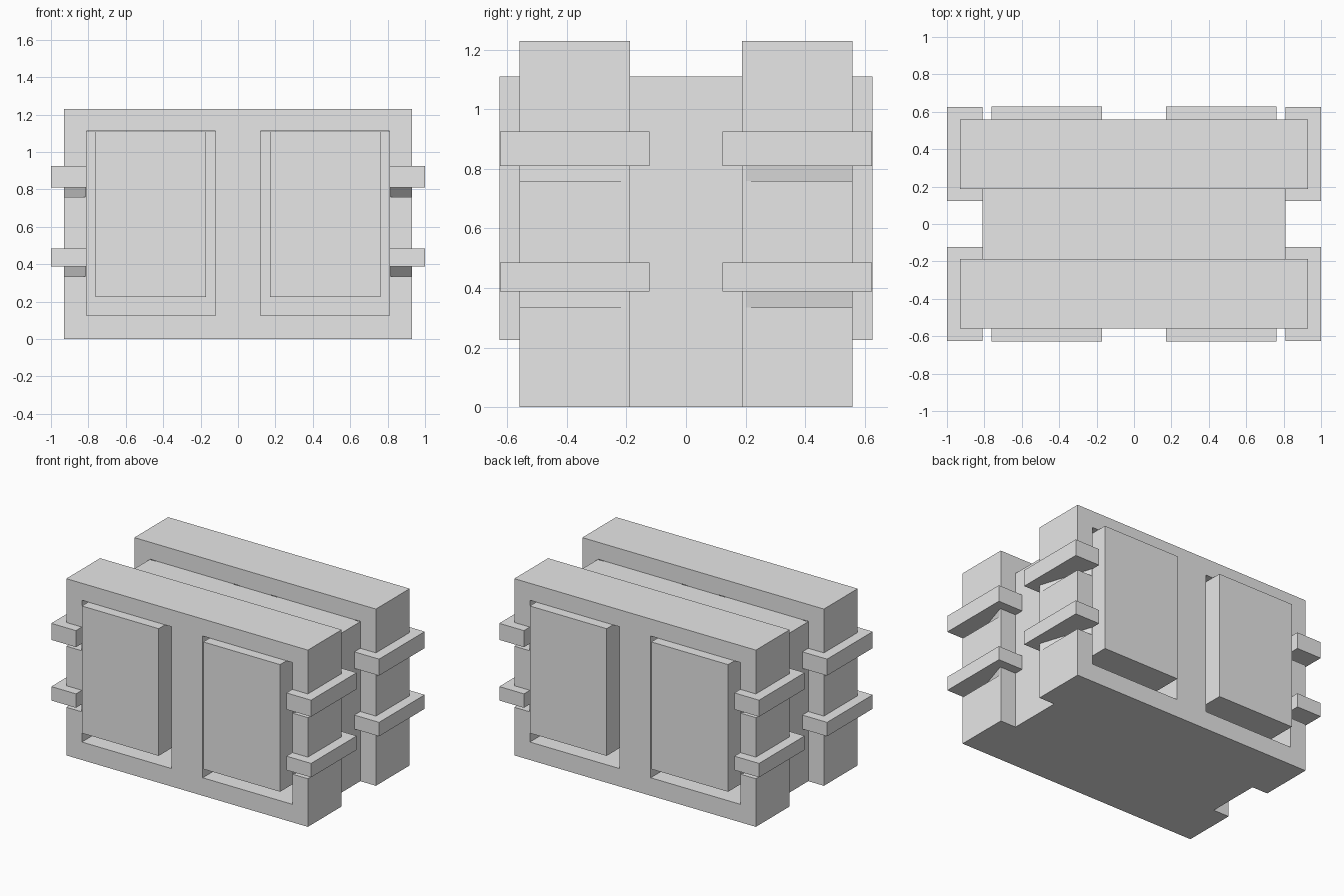
import bpy, bmesh

if "Cube" in bpy.data.objects:
    bpy.data.objects.remove(bpy.data.objects["Cube"])

grey = bpy.data.materials.new("light grey")
grey.diffuse_color = (0.8, 0.8, 0.8, 1)
grey.use_nodes = True
grey.node_tree.nodes["Principled BSDF"].inputs["Base Color"].default_value = grey.diffuse_color


def prism(name, outline, z0, z1):
    """Extrude an xy outline from z0 to z1."""
    bm = bmesh.new()
    face = bm.faces.new([bm.verts.new((x, y, z0)) for x, y in outline])
    top = bmesh.ops.extrude_face_region(bm, geom=[face])["geom"]
    verts = [v for v in top if isinstance(v, bmesh.types.BMVert)]
    bmesh.ops.translate(bm, verts=verts, vec=(0, 0, z1 - z0))
    bmesh.ops.recalc_face_normals(bm, faces=bm.faces)
    mesh = bpy.data.meshes.new(name)
    bm.to_mesh(mesh)
    bm.free()
    mesh.materials.append(grey)
    obj = bpy.data.objects.new(name, mesh)
    bpy.context.collection.objects.link(obj)
    return obj


def box(name, x0, x1, y0, y1, z0, z1):
    return prism(name, [(x0, y0), (x1, y0), (x1, y1), (x0, y1)], z0, z1)


def cut(obj, cutter):
    mod = obj.modifiers.new("cut", 'BOOLEAN')
    mod.operation, mod.solver, mod.object = 'DIFFERENCE', 'EXACT', cutter
    bpy.context.view_layer.objects.active = obj
    bpy.ops.object.modifier_apply(modifier=mod.name)
    bpy.data.objects.remove(cutter)


# Bar heights: notch bottom, bar bottom, bar top
BARS = [(0.335, 0.388, 0.485), (0.76, 0.81, 0.925)]

# Central block between the two frames
box("core", -0.81, 0.81, -0.188, 0.188, 0, 1.11)

for sy, end in ((-1, "front"), (1, "back")):
    # Thick outer frame with two windows
    frame = box(end + "_frame", -0.93, 0.93, sy * 0.188, sy * 0.56, 0, 1.23)
    for sx, side in ((-1, "left"), (1, "right")):
        cut(frame, box("window_cutter", sx * 0.12, sx * 0.81,
                       sy * 0.1, sy * 0.7, 0.125, 1.112))
        # Raised panel standing in the window
        box(f"{end}_{side}_panel", sx * 0.172, sx * 0.763,
            sy * 0.188, sy * 0.627, 0.225, 1.11)
        for low, z0, z1 in BARS:
            # Tapered notch under each side bar
            wedge = [(0.80, 0.605), (0.95, 0.14), (0.95, 0.605)]
            cut(frame, prism("notch_cutter", [(sx * x, sy * y) for x, y in wedge],
                             low, z0 + 0.04))
            # Side bar
            box(f"{end}_{side}_bar", sx * 0.81, sx * 1.0,
                sy * 0.123, sy * 0.625, z0, z1)
